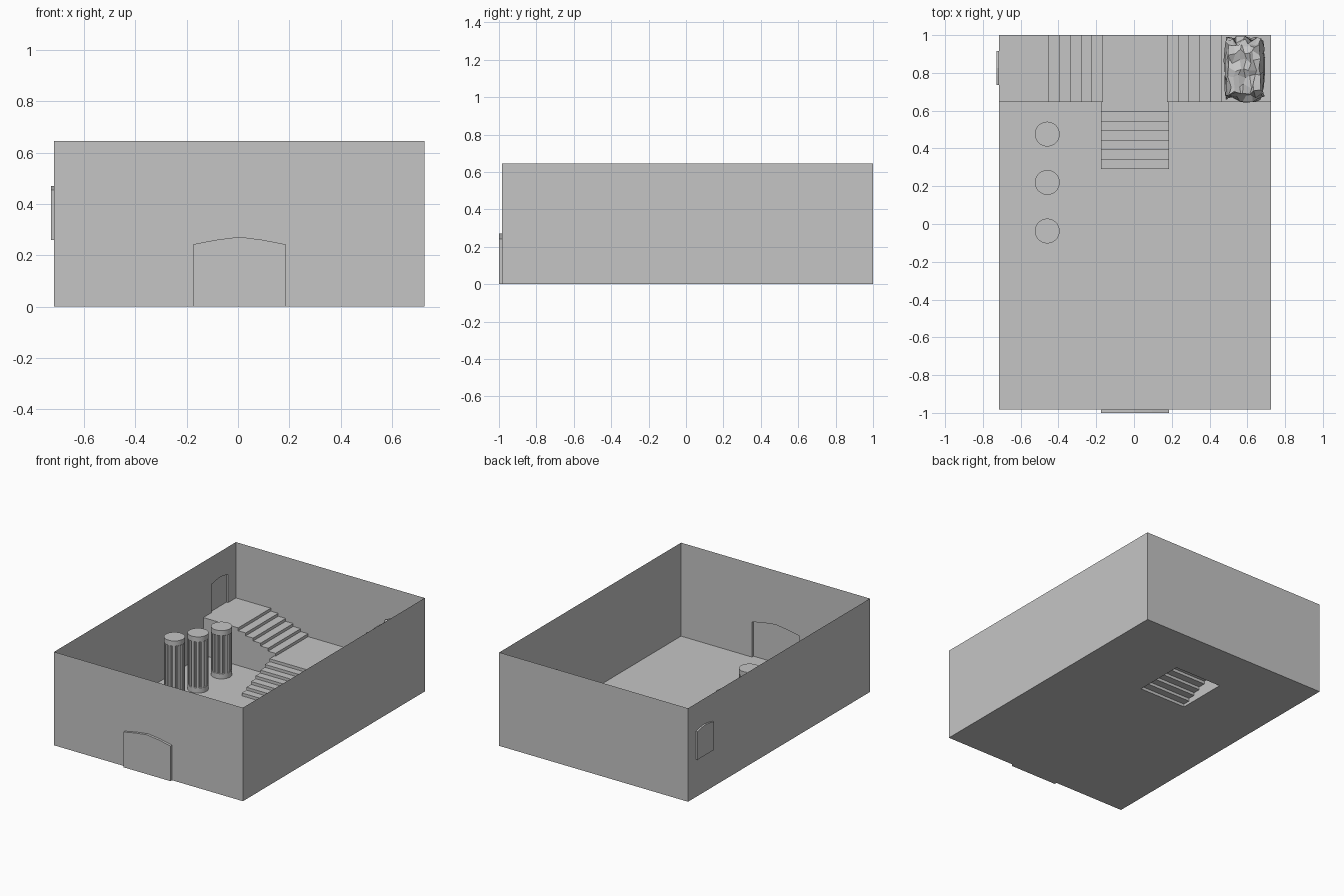
import bpy, bmesh, math, random
from mathutils import Vector

if "Cube" in bpy.data.objects:
    bpy.data.objects.remove(bpy.data.objects["Cube"])

random.seed(4)
grey = bpy.data.materials.new("stone_grey")
grey.diffuse_color = (0.56, 0.56, 0.56, 1)
grey.use_nodes = True
grey.node_tree.nodes["Principled BSDF"].inputs["Base Color"].default_value = grey.diffuse_color

C = 0.005                        # centre line of the room
XL, XR = C - 0.721, C + 0.721    # side walls
YF, YB, H = -0.983, 1.0, 0.645   # front wall, back wall, wall height
YP, LAND, TOP = 0.645, 0.14, 0.26  # platform front, landing and platform heights


def finish(name, bm, recalc=True):
    bmesh.ops.remove_doubles(bm, verts=bm.verts, dist=1e-5)
    if recalc:
        bmesh.ops.recalc_face_normals(bm, faces=bm.faces)
    me = bpy.data.meshes.new(name)
    bm.to_mesh(me)
    bm.free()
    me.materials.append(grey)
    ob = bpy.data.objects.new(name, me)
    bpy.context.collection.objects.link(ob)
    return ob


def face(bm, pts):
    return bm.faces.new([bm.verts.new(p) for p in pts])


def extrude_profile(name, profile, vec, skip_base=False):
    """Side walls and both ends of a profile; skip_base leaves the last side open."""
    bm = bmesh.new()
    pts = [Vector(p) for p in profile]
    v = Vector(vec)
    face(bm, pts)
    face(bm, [p + v for p in pts])
    n = len(pts)
    for i in range(n - 1 if skip_base else n):
        a, b = pts[i], pts[(i + 1) % n]
        face(bm, [a, b, b + v, a + v])
    return finish(name, bm)


def niche_wall(name, place, u0, u1, a0, a1, base, spring, peak, depth):
    """Thin wall with a shallow arched recess pushed outwards; place(u, z, d) gives a point."""
    bm = bmesh.new()
    add = lambda pts, d=0: face(bm, [place(u, z, d) for u, z in pts])
    rise, mid = peak - spring, (a0 + a1) / 2
    arch = [(a0, spring), ((a0 + mid) / 2, spring + rise * 0.6), (mid, peak),
            ((a1 + mid) / 2, spring + rise * 0.6), (a1, spring)]
    add([(u0, 0), (a0, 0), (a0, base), (a0, spring), (a0, H), (u0, H)])
    add([(a1, 0), (u1, 0), (u1, H), (a1, H), (a1, spring), (a1, base)])
    add(arch + [(a1, H), (a0, H)])
    if base > 0:
        add([(a0, 0), (a1, 0), (a1, base), (a0, base)])
    ring = [(a0, base)] + arch + [(a1, base)]
    add(ring, depth)
    for p, q in zip(ring, ring[1:] + ring[:1]):
        face(bm, [place(*p, 0), place(*q, 0), place(*q, depth), place(*p, depth)])
    return finish(name, bm)


# Walls
niche_wall("front_wall", lambda u, z, d: (u, YF - d, z), XL, XR,
           C - 0.18, C + 0.18, 0, 0.243, 0.272, 0.017)
niche_wall("left_wall", lambda u, z, d: (XL - d, u, z), YF, YB,
           0.735, 0.915, TOP, 0.455, 0.47, 0.012)
bm = bmesh.new()
face(bm, [(XR, YF, 0), (XR, YB, 0), (XR, YB, H), (XR, YF, H)])
face(bm, [(XL, YB, 0), (XL, YB, H), (XR, YB, H), (XR, YB, 0)])
finish("back_and_right_walls", bm)

# Floor, open under the middle stairs
S0, S1, Y0 = C - 0.18, C + 0.18, 0.291
bm = bmesh.new()
for x0, x1, y0, y1 in [(XL, XR, YF, Y0), (XL, S0, Y0, YP), (S1, XR, Y0, YP), (XL, XR, YP, YB)]:
    face(bm, [(x0, y0, 0), (x1, y0, 0), (x1, y1, 0), (x0, y1, 0)])
finish("floor", bm, recalc=False)

# Raised platforms with side stairs going down to the landing
half = []
for i in range(6):
    x = 0.455 - i * 0.057
    half += [(x, TOP - i * 0.02), (x, TOP - (i + 1) * 0.02)]
outline = [(XL, 0), (XL, TOP)] + [(C - x, z) for x, z in half]
outline += [(C + x, z) for x, z in reversed(half)] + [(XR, TOP), (XR, 0)]
extrude_profile("platform_and_side_stairs", [(x, YP, z) for x, z in outline],
                (0, YB - YP, 0), skip_base=True)

# Middle stairs
steps, run = 7, (YP - Y0) / 7
prof = [(Y0, 0)]
for i in range(steps):
    z = LAND * (i + 1) / steps
    prof += [(Y0 + i * run, z), (Y0 + (i + 1) * run, z)]
prof.append((YP, 0))
extrude_profile("middle_stairs", [(S0, y, z) for y, z in prof], (S1 - S0, 0, 0), skip_base=True)


# Fluted columns
def column(name, y, height, r=0.0655, n=72):
    bm = bmesh.new()
    cap = 0.035

    def ring(z, fluted):
        out = []
        for i in range(n):
            rr = r - (0, 0, 0.002, 0.009, 0.009, 0.002)[i % 6] if fluted else r
            a = 2 * math.pi * i / n
            out.append(bm.verts.new((-0.459 + rr * math.cos(a), y + rr * math.sin(a), z)))
        return out
    rings = [ring(z, f) for z, f in [(0, 0), (cap, 0), (cap + 0.001, 1),
                                     (height - cap - 0.001, 1), (height - cap, 0), (height, 0)]]
    for a, b in zip(rings, rings[1:]):
        for i in range(n):
            j = (i + 1) % n
            bm.faces.new([a[i], a[j], b[j], b[i]])
    bm.faces.new(rings[0])
    bm.faces.new(rings[-1])
    ob = finish(name, bm)
    bpy.context.view_layer.objects.active = ob
    ob.select_set(True)
    bpy.ops.object.shade_smooth_by_angle(angle=math.radians(20))
    ob.select_set(False)


for k, (y, h) in enumerate([(-0.037, 0.458), (0.22, 0.388), (0.476, 0.334)]):
    column(f"column_{k + 1}", y, h)

# Rubble heap on the right platform
bm = bmesh.new()
bmesh.ops.create_cube(bm, size=1)
bmesh.ops.subdivide_edges(bm, edges=bm.edges[:], cuts=5, use_grid_fill=True)
for v in bm.verts:
    p = v.co.copy()
    p += Vector([random.uniform(-0.07, 0.07) for _ in range(3)])
    taper = 1 - 0.3 * max(0, p.z)
    round_off = 1 - 0.25 * max(0, p.length - 0.55)
    z = TOP + max(0, (p.z + 0.5) * 0.21)
    v.co = (0.585 + p.x * 0.2 * taper * round_off, 0.82 + p.y * 0.32 * taper * round_off, z)
finish("rubble_heap", bm)
